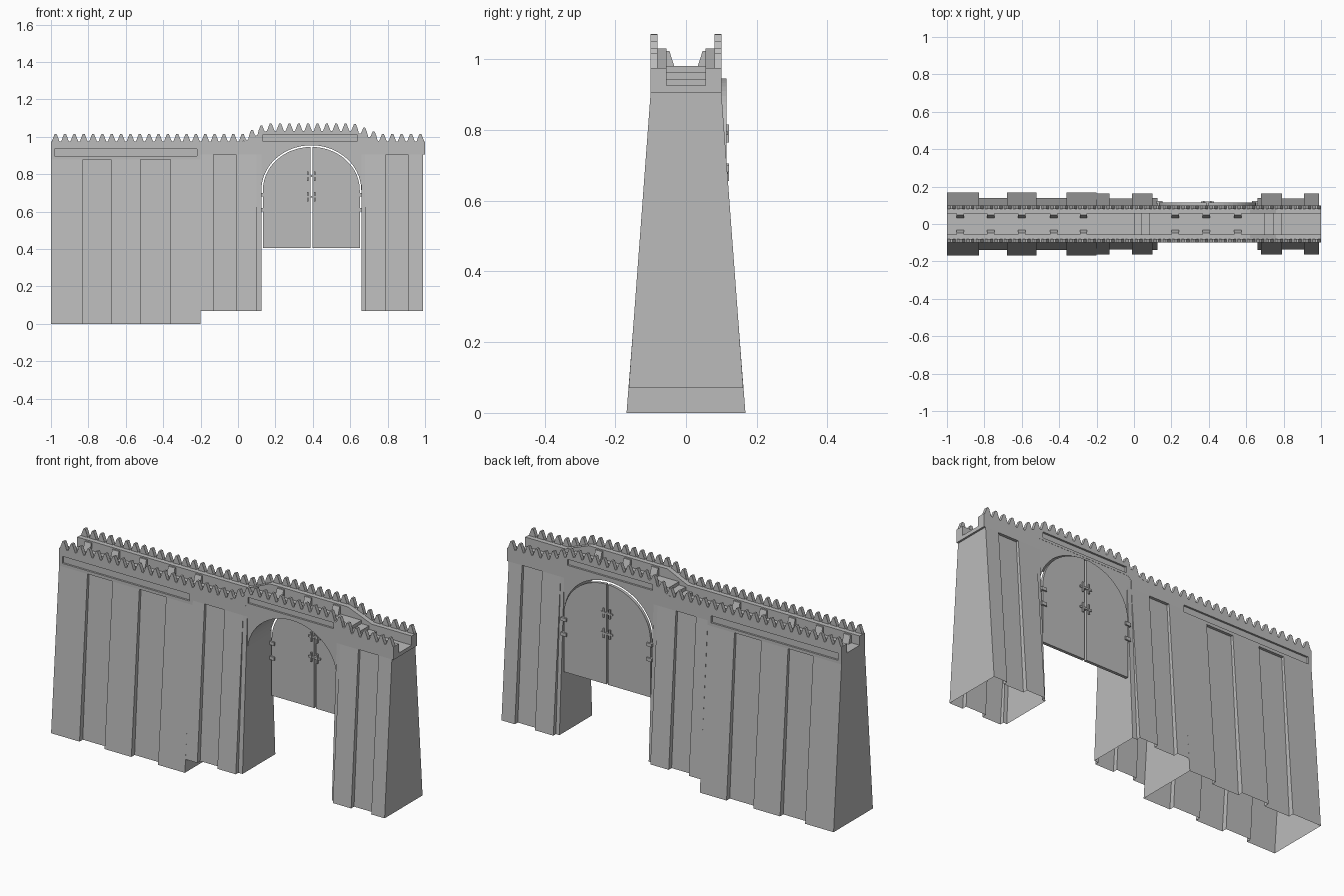
import bpy, bmesh, math

if "Cube" in bpy.data.objects:
    bpy.data.objects.remove(bpy.data.objects["Cube"])

stone = bpy.data.materials.new("grey stone")
stone.diffuse_color = (0.5, 0.5, 0.5, 1)
stone.use_nodes = True
stone.node_tree.nodes["Principled BSDF"].inputs["Base Color"].default_value = stone.diffuse_color


def finish(name, bm):
    bmesh.ops.recalc_face_normals(bm, faces=bm.faces)
    me = bpy.data.meshes.new(name)
    bm.to_mesh(me)
    bm.free()
    ob = bpy.data.objects.new(name, me)
    me.materials.append(stone)
    bpy.context.collection.objects.link(ob)
    return ob


def add_prism(bm, bottom, top, caps=True):
    """Join two matching 3D loops into a prism."""
    a = [bm.verts.new(p) for p in bottom]
    b = [bm.verts.new(p) for p in top]
    n = len(a)
    for i in range(n):
        j = (i + 1) % n
        bm.faces.new((a[i], a[j], b[j], b[i]))
    if caps:
        bm.faces.new(a[::-1])
        bm.faces.new(b)


def xz_prism(bm, pts, y0, y1):
    add_prism(bm, [(x, y0, z) for x, z in pts], [(x, y1, z) for x, z in pts])


def box(bm, x0, x1, y0, y1, z0, z1):
    xz_prism(bm, [(x0, z0), (x1, z0), (x1, z1), (x0, z1)], y0, y1)


def tapered_wall(name, strips, z0, z1):
    """Hollow wall, open underneath: strips are (x0, x1, y at base, y at top)."""
    front = []
    for x0, x1, yb, yt in strips:
        front += [(x0, yb, yt), (x1, yb, yt)]
    bm = bmesh.new()
    low = [(x, -b, z0) for x, b, t in front] + [(x, b, z0) for x, b, t in front[::-1]]
    high = [(x, -t, z1) for x, b, t in front] + [(x, t, z1) for x, b, t in front[::-1]]
    add_prism(bm, low, high, caps=False)
    finish(name, bm)


# Battered walls with alternating pilasters and recesses
P, R = (0.168, 0.1), (0.14, 0.085)
tapered_wall("long_wall", [(-1, -.83, *P), (-.83, -.68, *R), (-.68, -.52, *P),
                           (-.52, -.36, *R), (-.36, -.2, *P)], 0, .88)
P, R, J = (0.162, 0.1), (0.137, 0.085), (0.14, 0.099)
tapered_wall("left_gate_pier", [(-.2, -.13, *P), (-.13, -.01, *R), (-.01, .1, *P),
                                (.1, .125, *J)], .07, .905)
tapered_wall("right_gate_pier", [(.659, .68, *J), (.68, .79, *P), (.79, .91, *R),
                                 (.91, .99, *P)], .07, .905)

# Arch spandrel
CX, SPRING = .392, .715


def arch(rx, rz, a0=180, a1=0, n=28):
    out = []
    for i in range(n + 1):
        a = math.radians(a0 + (a1 - a0) * i / n)
        out.append((CX + rx * math.cos(a), SPRING + rz * math.sin(a)))
    return out


bm = bmesh.new()
xz_prism(bm, [(.1, SPRING)] + arch(.267, .24) + [(.68, SPRING), (.68, .965), (.1, .965)],
         -.099, .099)
finish("gate_arch", bm)

# Parapet walls on both sides, rising over the gate, with long sunk panels
under = [(-1, .88), (-.2, .88), (-.2, .905), (.1, .905), (.1, .945), (.12, .965),
         (.66, .965), (.68, .945), (.68, .905), (1, .905)]
rise = [(-1, .975), (.03, .975), (.15, 1.03), (.62, 1.03), (.76, .975), (1, .975)]
for side, s in (("front", -1), ("back", 1)):
    bm = bmesh.new()
    xz_prism(bm, under + rise[::-1], s * .055, s * .1)
    parapet = finish(side + "_parapet", bm)
    bm = bmesh.new()
    box(bm, -.98, -.22, s * .09, s * .12, .897, .935)
    box(bm, .13, .64, s * .09, s * .12, .978, 1.01)
    cutter = finish(side + "_panel_cutter", bm)
    cutter.hide_render = True
    cutter.hide_viewport = True
    mod = parapet.modifiers.new("panels", 'BOOLEAN')
    mod.operation = 'DIFFERENCE'
    mod.solver = 'EXACT'
    mod.object = cutter


# Pointed battlement teeth following the parapet top
def top_z(x):
    for (xa, za), (xb, zb) in zip(rise, rise[1:]):
        if xa <= x <= xb:
            return za + (zb - za) * (x - xa) / (xb - xa)
    return .975


bm = bmesh.new()
for i in range(40):
    x = -.975 + i * .05
    tooth = [(x + d, top_z(x + d) - .003) for d in (-.022, .022)]
    h = top_z(x)
    tooth += [(x + .014, h + .018), (x + .005, h + .041),
              (x - .005, h + .041), (x - .014, h + .018)]
    for s in (-1, 1):
        xz_prism(bm, tooth, s * .08, s * .1)
finish("battlement_teeth", bm)

# Walkway with steps up over the gate
bm = bmesh.new()
steps = [(-1, .925), (0, .925), (0, .943), (.04, .943), (.04, .962), (.08, .962),
         (.08, .98), (.70, .98), (.70, .962), (.745, .962), (.745, .943),
         (.79, .943), (.79, .925), (1, .925)]
xz_prism(bm, under + steps[::-1], -.055, .055)
finish("walkway", bm)

# Wedge blocks against the inside of the parapets
bm = bmesh.new()
for x in (-.93, -.765, -.6, -.43, -.27, .22, .385, .555):
    z = .98 if x > 0 else .925
    for s in (-1, 1):
        prof = [(.056, z), (.033, z), (.047, z + .043), (.056, z + .043)]
        add_prism(bm, [(x - .02, s * y, h) for y, h in prof],
                  [(x + .02, s * y, h) for y, h in prof])
finish("parapet_wedges", bm)

# Double doors, hung at the back of the passage
for name, a0, side in (("left_door", 180, -1), ("right_door", 0, 1)):
    curve = [p for p in arch(.259, .231, a0, 90, 14) if abs(p[0] - CX) > .005]
    edge = CX + side * .005
    bm = bmesh.new()
    xz_prism(bm, [(CX + side * .259, .405)] + curve +
             [(edge, SPRING + .231), (edge, .405)], .098, .114)
    finish(name, bm)

# Hinges and handles on both faces of the doors
bm = bmesh.new()
for z in (.61, .69):
    for s in (-1, 1):
        xs = sorted((CX + s * .272, CX + s * .24))
        box(bm, *xs, .09, .122, z - .009, z + .009)
finish("hinges", bm)
bm = bmesh.new()
for z in (.68, .79):
    for s in (-1, 1):
        x = CX + s * .018
        box(bm, x - .004, x + .004, .086, .122, z - .025, z + .025)
    box(bm, CX - .035, CX + .035, .09, .119, z - .005, z + .005)
finish("door_handles", bm)
